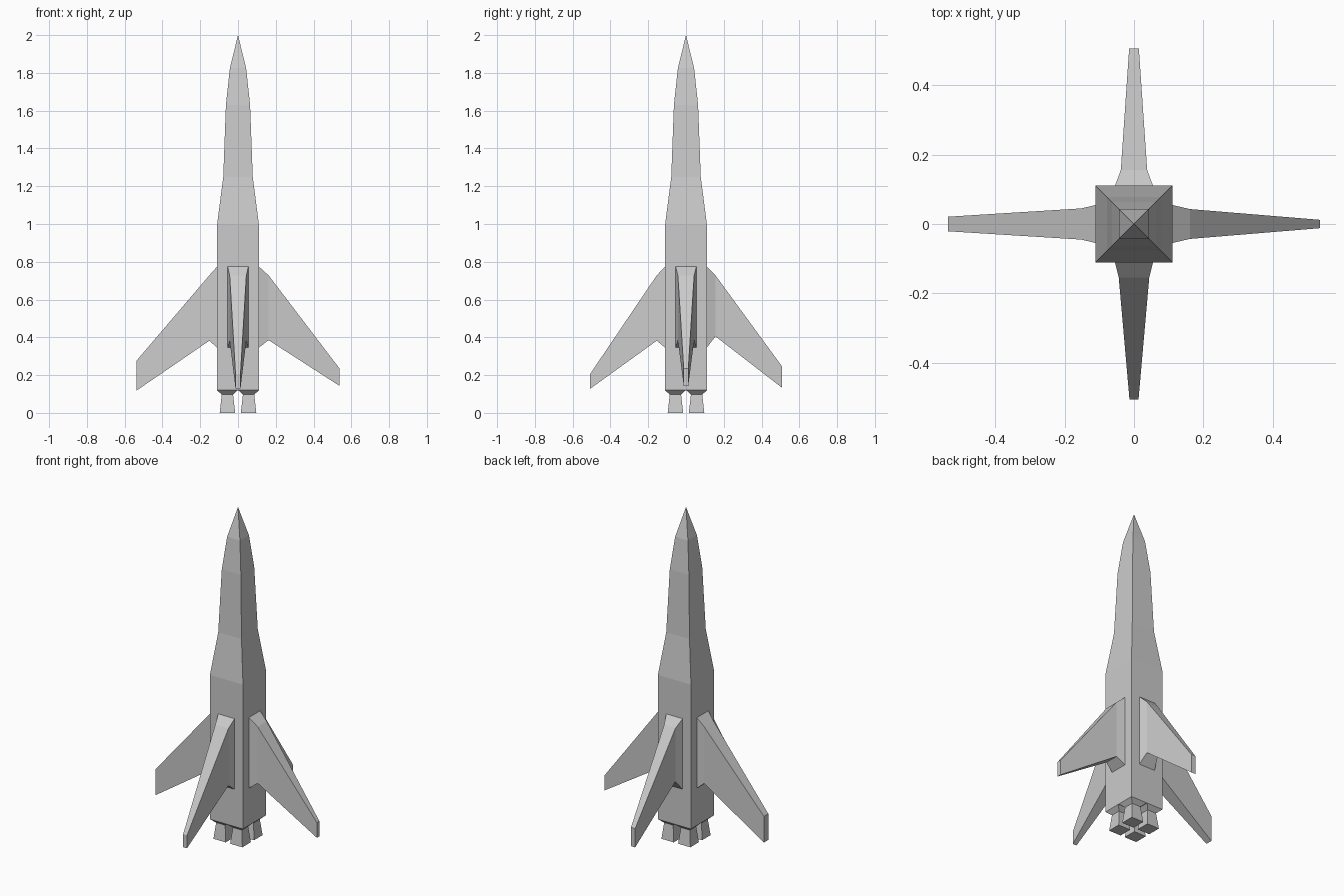
import bpy, bmesh
from math import pi
from mathutils import Matrix, Vector

if "Cube" in bpy.data.objects:
    bpy.data.objects.remove(bpy.data.objects["Cube"])


def loft(name, rings, matrix=Matrix()):
    """Skin a chain of four-point rings and cap both ends."""
    bm = bmesh.new()
    loops = [[bm.verts.new(matrix @ Vector(p)) for p in ring] for ring in rings]
    for a, b in zip(loops, loops[1:]):
        for i in range(4):
            j = (i + 1) % 4
            bm.faces.new((a[i], a[j], b[j], b[i]))
    bm.faces.new(loops[0])
    bm.faces.new(loops[-1])
    bmesh.ops.remove_doubles(bm, verts=bm.verts, dist=1e-5)
    bmesh.ops.recalc_face_normals(bm, faces=bm.faces)
    mesh = bpy.data.meshes.new(name)
    bm.to_mesh(mesh)
    bm.free()
    obj = bpy.data.objects.new(name, mesh)
    bpy.context.collection.objects.link(obj)
    return obj


def square(z, h):
    return [(-h, -h, z), (h, -h, z), (h, h, z), (-h, h, z)]


def section(x, half, low, high):
    return [(x, -half, low), (x, half, low), (x, half, high), (x, -half, high)]


# Square fuselage tapering to a pointed nose
body = [(0.12, 0.111), (0.995, 0.111), (1.25, 0.078), (1.63, 0.064), (1.825, 0.043)]
loft("fuselage", [square(z, h) for z, h in body] + [square(2.0, 0.0001)])

# Four swept fins: mid section and tip as (reach, half thickness, low z, high z)
fins = {
    "right_fin": (0, (0.162, 0.043, 0.385, 0.728), (0.5375, 0.012, 0.143, 0.235)),
    "back_fin": (1, (0.156, 0.038, 0.405, 0.728), (0.507, 0.014, 0.134, 0.248)),
    "left_fin": (2, (0.152, 0.045, 0.382, 0.728), (0.5375, 0.021, 0.118, 0.276)),
    "front_fin": (3, (0.155, 0.044, 0.382, 0.728), (0.507, 0.013, 0.128, 0.207)),
}
for name, (turn, mid, tip) in fins.items():
    root = (0.110, 0.055, 0.345, 0.775)
    loft(name, [section(*s) for s in (root, mid, tip)],
         Matrix.Rotation(turn * pi / 2, 4, 'Z'))

# Four flared engine nozzles with chamfered mounts
nozzle = [(0.12, 0.055), (0.097, 0.030), (0.0, 0.041)]
for sx, side in ((-1, "left"), (1, "right")):
    for sy, end in ((-1, "front"), (1, "back")):
        loft(f"{end}_{side}_nozzle", [square(z, h) for z, h in nozzle],
             Matrix.Translation((sx * 0.056, sy * 0.056, 0)))
